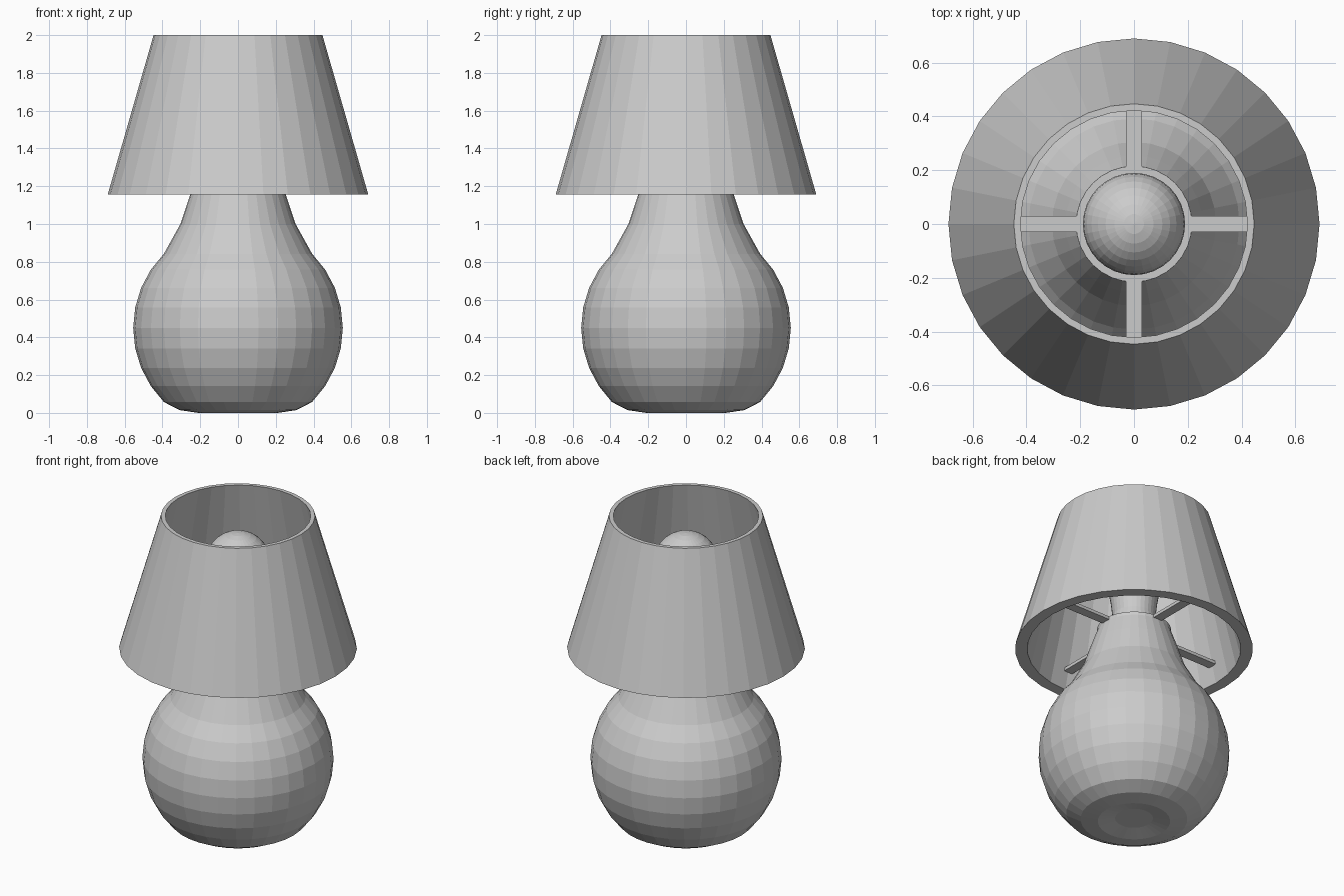
import bpy, bmesh, math

if "Cube" in bpy.data.objects:
    bpy.data.objects.remove(bpy.data.objects["Cube"])

SEG = 32


def lathe(name, profile, closed=False):
    """Spin an (r, z) profile around z; r = 0 points become poles."""
    bm = bmesh.new()
    rings = []
    for r, z in profile:
        if r == 0:
            rings.append([bm.verts.new((0, 0, z))] * SEG)
        else:
            rings.append([bm.verts.new((r * math.cos(math.tau * i / SEG),
                                        r * math.sin(math.tau * i / SEG), z))
                          for i in range(SEG)])
    pairs = list(zip(rings, rings[1:]))
    if closed:
        pairs.append((rings[-1], rings[0]))
    for a, b in pairs:
        for i in range(SEG):
            j = (i + 1) % SEG
            quad = list(dict.fromkeys((a[i], a[j], b[j], b[i])))
            bm.faces.new(quad)
    bmesh.ops.recalc_face_normals(bm, faces=bm.faces)
    return add_mesh(name, bm)


def add_mesh(name, bm):
    me = bpy.data.meshes.new(name)
    bm.to_mesh(me)
    bm.free()
    ob = bpy.data.objects.new(name, me)
    bpy.context.collection.objects.link(ob)
    return ob


def arc(radius, z, start, end, steps):
    """Profile points along a circle, angles in degrees from the equator."""
    pts = []
    for i in range(steps + 1):
        a = math.radians(start + (end - start) * i / steps)
        pts.append((radius * math.cos(a), z + radius * math.sin(a)))
    return pts


# Round base: slightly dished foot, spherical belly, tapering neck and top ledge
lathe("lamp_base",
      [(0, 0.02), (0.11, 0.02), (0.21, 0.0), (0.31, 0.015)]
      + arc(0.555, 0.45, -45, 45, 8)
      + [(0.305, 1.0), (0.255, 1.15), (0.216, 1.26), (0.216, 1.28),
         (0.19, 1.28), (0, 1.28)])

# Bulb: narrow stem flaring into a ball
lathe("bulb",
      [(0, 1.27), (0.135, 1.27), (0.135, 1.32), (0.125, 1.37), (0.135, 1.46)]
      + arc(0.19, 1.70, -33.75, 78.75, 10) + [(0, 1.89)])

# Hollow shade, thicker at its lower rim
lathe("shade", [(0.69, 1.155), (0.447, 2.0), (0.422, 2.0), (0.62, 1.155)],
      closed=True)

# Four spokes carrying the shade
for k, side in enumerate(("right", "back", "left", "front")):
    bm = bmesh.new()
    bmesh.ops.create_cube(bm, size=1)
    for v in bm.verts:
        v.co = (0.405 + v.co.x * 0.42, v.co.y * 0.06, 1.27 + v.co.z * 0.02)
    spoke = add_mesh("spoke_" + side, bm)
    spoke.rotation_euler.z = k * math.pi / 2
